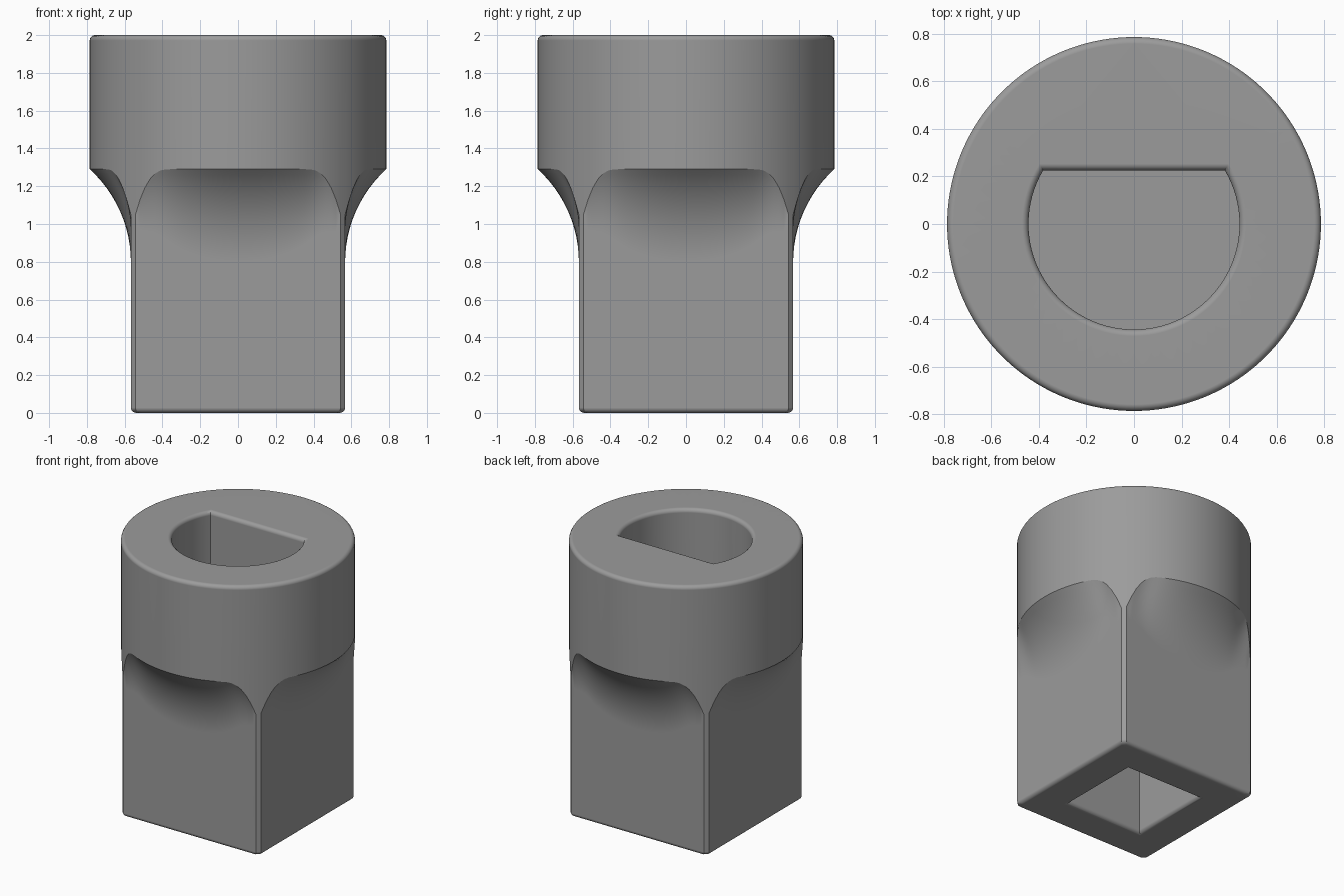
import bpy, bmesh, math

if "Cube" in bpy.data.objects:
    bpy.data.objects.remove(bpy.data.objects["Cube"])

R = 0.785        # collar radius
HALF = 0.567     # half width of the square shank
FILLET = 0.666   # radius of the concave flare
LEDGE = 1.29     # underside of the collar
B = 0.028        # edge rounding
COLS, ARC, SEG = 36, 12, 5
D_DEPTH, SQ_DEPTH = 0.85, 0.8

steel = bpy.data.materials.new("mid grey")
steel.diffuse_color = (0.33, 0.33, 0.33, 1)
steel.use_nodes = True
steel.node_tree.nodes["Principled BSDF"].inputs["Base Color"].default_value = steel.diffuse_color

bm = bmesh.new()


def ring_verts(points):
    return [bm.verts.new(p) for p in points]


def skin(rings):
    """Join successive closed rings with quads."""
    n = len(rings[0])
    for a, b in zip(rings, rings[1:]):
        for i in range(n):
            j = (i + 1) % n
            bm.faces.new((a[i], a[j], b[j], b[i]))


def ring_edges(ring):
    return [bm.edges.get((ring[i - 1], ring[i])) for i in range(len(ring))]


def column(phi):
    """Height profile of one face at angle phi, as (x, depth, z)."""
    x, y = R * math.sin(phi), R * math.cos(phi)
    w = max(0.0, y - HALF)
    h = math.sqrt(max(0.0, 2 * FILLET * w - w * w))
    s = min(1.0, max(0.0, (abs(x) - 0.36) / 0.183))
    top = LEDGE - 0.24 * s ** 2.8
    pts = []
    for k in range(SEG + 1):                       # rounded bottom edge
        t = k / SEG * math.pi / 2
        f = 1 - B * (1 - math.sin(t)) / HALF
        pts.append((x * f, HALF * f, B * (1 - math.cos(t))))
    sweep = math.asin(min(1.0, h / FILLET))
    for k in range(ARC + 1):                       # concave flare
        t = sweep * k / ARC
        pts.append((x, HALF + FILLET * (1 - math.cos(t)),
                    top - h + FILLET * math.sin(t)))
    for k in range(SEG + 1):                       # collar and rounded top edge
        t = k / SEG * math.pi / 2
        f = 1 - B * (1 - math.cos(t)) / R
        pts.append((x * f, y * f, 2 - B + B * math.sin(t)))
    return pts


# Outer skin: four identical sides around the axis
limit = math.acos(HALF / R)
columns = []
for side in range(4):
    a = side * math.pi / 2
    c, s = math.cos(a), math.sin(a)
    for i in range(COLS + 1):
        phi = limit * (1 - 2 * i / COLS)
        columns.append([(x * c - y * s, x * s + y * c, z)
                        for x, y, z in column(phi)])
outer = [ring_verts(row) for row in zip(*columns)]
skin(outer)


def d_outline(d):
    """D-shaped socket outline grown by d."""
    r, flat = 0.443 + d, 0.225 + d
    a0 = math.asin(flat / r)
    span = math.pi + 2 * a0
    return [(r * math.cos(math.pi - a0 + span * i / 64),
             r * math.sin(math.pi - a0 + span * i / 64)) for i in range(65)]


def square_outline(d):
    q = 0.305 + d
    return [(-q, -q), (q, -q), (q, q), (-q, q)]


def socket(outline, face_z, inward, depth):
    """Blind hole with a rounded mouth; returns the rim ring."""
    rings = []
    for k in range(SEG + 1):
        t = k / SEG * math.pi / 2
        z = face_z + inward * B * (1 - math.cos(t))
        rings.append(ring_verts([(x, y, z) for x, y in outline(B * (1 - math.sin(t)))]))
    rings.append(ring_verts([(x, y, face_z + inward * depth) for x, y in outline(0)]))
    skin(rings)
    bm.faces.new(rings[-1])
    return rings[0]


# Sockets in both ends, then the flat end faces around them
top_rim = socket(d_outline, 2, -1, D_DEPTH)
bottom_rim = socket(square_outline, 0, 1, SQ_DEPTH)
for out, rim, nz in ((outer[-1], top_rim, 1), (outer[0], bottom_rim, -1)):
    bmesh.ops.triangle_fill(bm, edges=ring_edges(out) + ring_edges(rim),
                            use_beauty=True, normal=(0, 0, nz))

bmesh.ops.remove_doubles(bm, verts=bm.verts[:], dist=1e-5)
bmesh.ops.recalc_face_normals(bm, faces=bm.faces[:])

mesh = bpy.data.meshes.new("shaft_adapter")
bm.to_mesh(mesh)
bm.free()
mesh.materials.append(steel)
adapter = bpy.data.objects.new("shaft_adapter", mesh)
bpy.context.collection.objects.link(adapter)

# Smooth shading with crisp creases
bpy.context.view_layer.objects.active = adapter
adapter.select_set(True)
bpy.ops.object.shade_smooth_by_angle(angle=math.radians(30))
weighted = adapter.modifiers.new("even_shading", 'WEIGHTED_NORMAL')
weighted.keep_sharp = True
